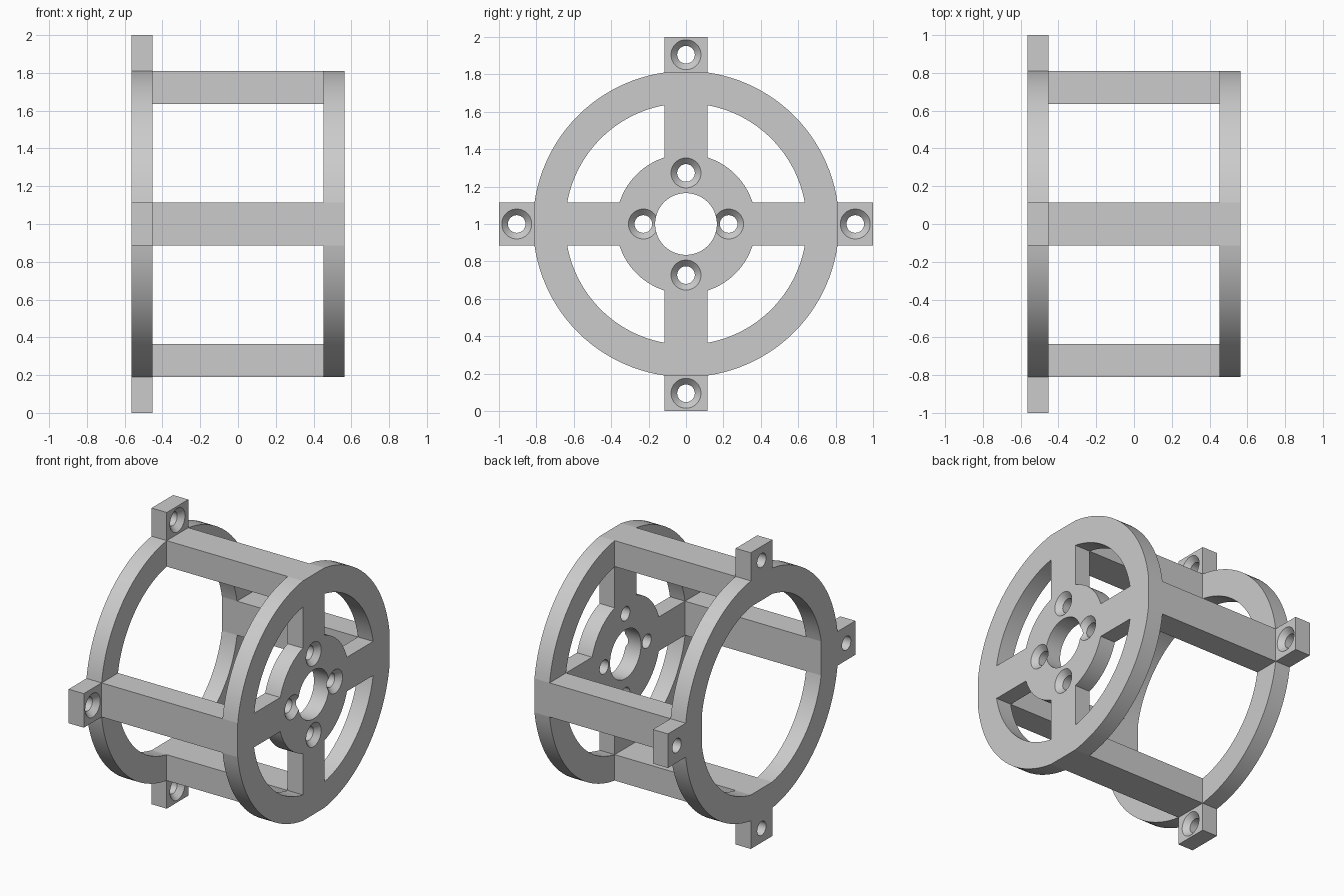
import bpy, bmesh
from math import sin, cos, asin, pi, tau, radians

cube = bpy.data.objects.get("Cube")
if cube:
    bpy.data.objects.remove(cube, do_unlink=True)

grey = bpy.data.materials.new("light grey")
grey.use_nodes = True
colour = (0.6, 0.6, 0.6, 1)
grey.diffuse_color = colour
grey.node_tree.nodes["Principled BSDF"].inputs["Base Color"].default_value = colour

HALF = 0.565            # half length along x
THICK = 0.113           # plate thickness
ARM = 0.115             # half width of bars, spokes and tabs
OUTER, INNER = 0.81, 0.635   # flat-to-centre distances of the rings
CENTRE = 1.0            # height of the axis


def arc(flat, quadrant, steps=24):
    """Arc of one quadrant, starting and ending ARM away from the axes."""
    r = (flat ** 2 + ARM ** 2) ** 0.5
    a = asin(ARM / r)
    span = pi / 2 - 2 * a
    return [(r * cos(t), r * sin(t)) for t in
            (quadrant * pi / 2 + a + span * i / steps for i in range(steps + 1))]


def outline(flat):
    """Circle with four flats where the bars meet it."""
    return [p for q in range(4) for p in arc(flat, q)]


def circle(r, y=0, z=0, n=64):
    return [(y + r * cos(tau * i / n), z + r * sin(tau * i / n)) for i in range(n)]


def box(y, z, hy, hz):
    return [(y - hy, z - hz), (y + hy, z - hz), (y + hy, z + hz), (y - hy, z + hz)]


def loft(name, sections):
    """Solid through (x, outline) sections stacked along x."""
    bm = bmesh.new()
    loops = [[bm.verts.new((x, y, z + CENTRE)) for y, z in pts] for x, pts in sections]
    for a, b in zip(loops, loops[1:]):
        for i in range(len(a)):
            j = (i + 1) % len(a)
            bm.faces.new((a[i], a[j], b[j], b[i]))
    bm.faces.new(loops[0][::-1])
    bm.faces.new(loops[-1])
    bmesh.ops.recalc_face_normals(bm, faces=bm.faces)
    mesh = bpy.data.meshes.new(name)
    bm.to_mesh(mesh)
    bm.free()
    mesh.materials.append(grey)
    obj = bpy.data.objects.new(name, mesh)
    bpy.context.collection.objects.link(obj)
    return obj


def prism(name, x0, x1, pts):
    return loft(name, [(x0, pts), (x1, pts)])


def countersink(face, y, z):
    """Cutter for a screw hole with a cone opening towards +x."""
    profile = [(-0.2, 0.047), (-0.035, 0.047), (0.0, 0.08), (0.035, 0.113)]
    return loft("cutter", [(face + x, circle(r, y, z)) for x, r in profile])


def finish(obj, cutters=()):
    bpy.ops.object.select_all(action='DESELECT')
    obj.select_set(True)
    bpy.context.view_layer.objects.active = obj
    for cutter in cutters:
        cutter.hide_render = True
        mod = obj.modifiers.new("cut", 'BOOLEAN')
        mod.operation, mod.solver, mod.object = 'DIFFERENCE', 'EXACT', cutter
        bpy.ops.object.modifier_apply(modifier=mod.name)
        bpy.data.objects.remove(cutter, do_unlink=True)
    bpy.ops.object.shade_smooth_by_angle(angle=radians(7))


# Spoked plate: four windows, a centre bore and four screw holes
plate = prism("spoked_plate", HALF - THICK, HALF, outline(OUTER))
cuts = [prism("cutter", 0.3, 0.8, arc(INNER, q) + arc(0.356, q)[::-1]) for q in range(4)]
cuts.append(prism("cutter", 0.3, 0.8, circle(0.165)))
for y, z in ((0.228, 0), (-0.228, 0), (0, 0.273), (0, -0.273)):
    cuts.append(countersink(HALF, y, z))
finish(plate, cuts)

# Open ring at the other end
ring = prism("open_ring", -HALF, THICK - HALF, outline(OUTER))
finish(ring, [prism("cutter", -0.8, -0.3, outline(INNER))])

# Connecting bars and mounting tabs on the four sides
mid, depth = (OUTER + INNER) / 2, (OUTER - INNER) / 2
tab_mid, tab_depth = (1 + OUTER) / 2, (1 - OUTER) / 2
for side, dy, dz in (("left", 1, 0), ("right", -1, 0), ("top", 0, 1), ("bottom", 0, -1)):
    def side_box(m, d):
        return box(dy * m, dz * m, d if dy else ARM, d if dz else ARM)
    finish(prism(side + "_bar", THICK - HALF, HALF - THICK, side_box(mid, depth)))
    tab = prism(side + "_tab", -HALF, THICK - HALF, side_box(tab_mid, tab_depth))
    finish(tab, [countersink(THICK - HALF, dy * tab_mid, dz * tab_mid)])
